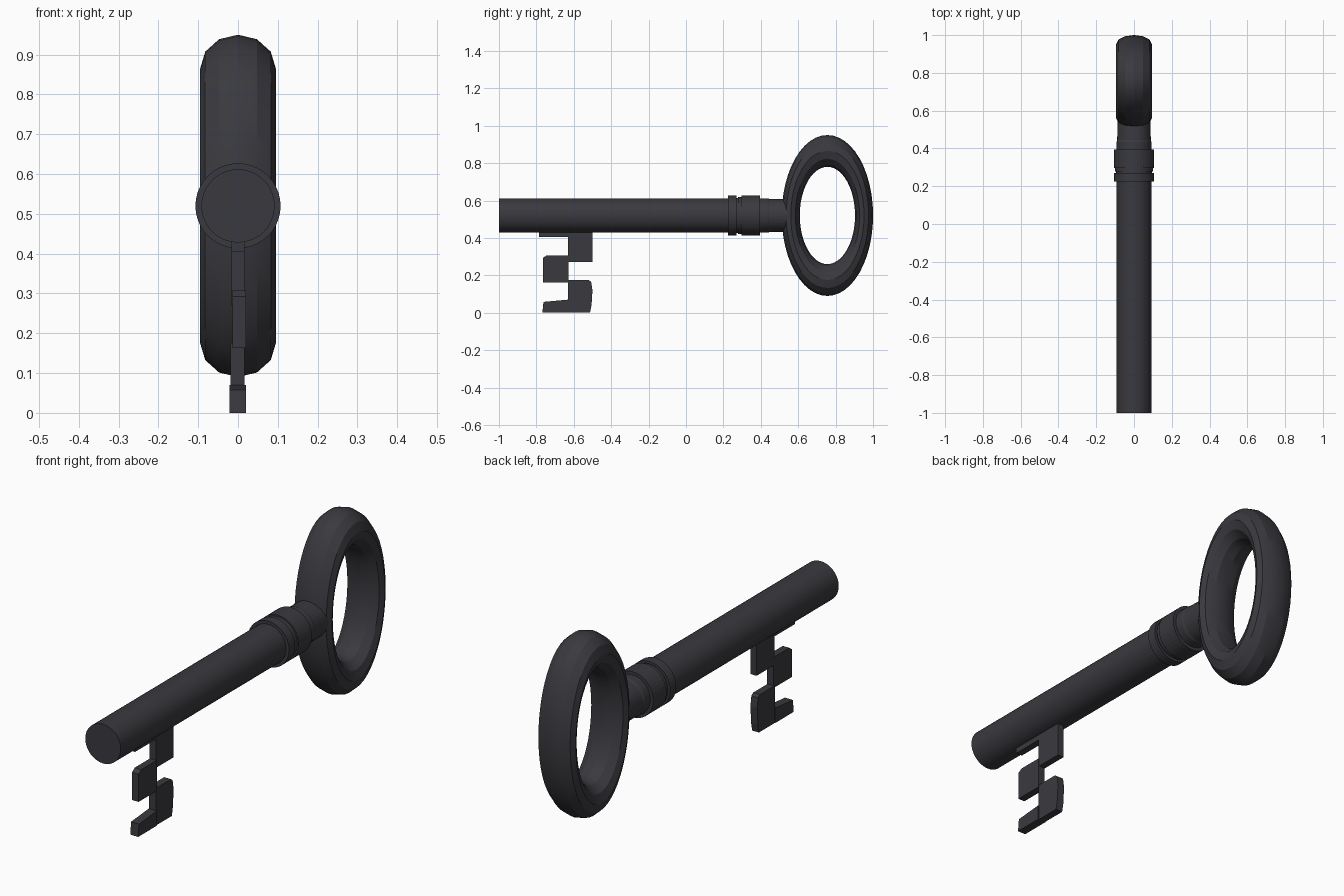
import bpy, bmesh
from math import sin, cos, pi

if "Cube" in bpy.data.objects:
    bpy.data.objects.remove(bpy.data.objects["Cube"])

iron = bpy.data.materials.new("dark_iron")
iron.diffuse_color = (0.042, 0.041, 0.049, 1)
iron.use_nodes = True
iron.node_tree.nodes["Principled BSDF"].inputs["Base Color"].default_value = iron.diffuse_color
AXIS_Z = 0.52


def finish(name, bm, smooth=None):
    bmesh.ops.recalc_face_normals(bm, faces=bm.faces)
    me = bpy.data.meshes.new(name)
    bm.to_mesh(me)
    bm.free()
    ob = bpy.data.objects.new(name, me)
    bpy.context.collection.objects.link(ob)
    me.materials.append(iron)
    if smooth:
        bpy.ops.object.select_all(action='DESELECT')
        ob.select_set(True)
        bpy.context.view_layer.objects.active = ob
        bpy.ops.object.shade_smooth_by_angle(angle=smooth)
    return ob


def bridge(bm, a, b):
    n = len(a)
    for i in range(n):
        bm.faces.new((a[i], a[(i + 1) % n], b[(i + 1) % n], b[i]))


def lathe(name, profile, sides=40):
    """Turn a (y, radius) profile around the key's long axis."""
    bm = bmesh.new()
    rings = [[bm.verts.new((r * sin(2 * pi * i / sides), y, AXIS_Z + r * cos(2 * pi * i / sides)))
              for i in range(sides)] for y, r in profile]
    for a, b in zip(rings, rings[1:]):
        bridge(bm, a, b)
    bm.faces.new(rings[0])
    bm.faces.new(rings[-1])
    return finish(name, bm)


def plate(name, outline, x0, x1):
    """Extrude a (y, z) outline across x."""
    bm = bmesh.new()
    a = [bm.verts.new((x0, y, z)) for y, z in outline]
    b = [bm.verts.new((x1, y, z)) for y, z in outline]
    bridge(bm, a, b)
    bm.faces.new(a)
    bm.faces.new(b)
    return finish(name, bm)


# Shaft with two collars and the neck running into the bow
lathe("shaft", [(-1, 0.092), (0.225, 0.092), (0.225, 0.107), (0.27, 0.107),
                (0.27, 0.094), (0.277, 0.094), (0.277, 0.100), (0.297, 0.100),
                (0.297, 0.107), (0.395, 0.107), (0.395, 0.092), (0.435, 0.092),
                (0.445, 0.089), (0.55, 0.087)])

# Oval bow: a 12-sided tube swept round a circle squashed along y
bm = bmesh.new()
MAJOR, MINOR = 48, 12
loops = []
for i in range(MAJOR):
    t = 2 * pi * i / MAJOR
    loop = []
    for j in range(MINOR):
        p = 2 * pi * j / MINOR
        r = 0.345 + 0.085 * cos(p)
        loop.append(bm.verts.new((0.095 * sin(p), 0.756 + 0.568 * r * cos(t), AXIS_Z + r * sin(t))))
    loops.append(loop)
for i in range(MAJOR):
    bridge(bm, loops[i], loops[(i + 1) % MAJOR])
finish("bow", bm, smooth=pi / 9)

# Bit: stepped, zigzag teeth hanging under the shaft
plate("bit_root", [(-0.785, 0.404), (-0.632, 0.404), (-0.632, 0.27), (-0.5, 0.27),
                   (-0.5, 0.45), (-0.785, 0.45)], -0.016, 0.016)
plate("bit_middle_tooth", [(-0.765, 0.163), (-0.628, 0.163), (-0.628, 0.307),
                           (-0.745, 0.307), (-0.765, 0.293)], -0.014, 0.020)
plate("bit_lower_tooth", [(-0.632, 0.0), (-0.513, 0.0), (-0.505, 0.04), (-0.5, 0.12),
                          (-0.507, 0.165), (-0.52, 0.175), (-0.632, 0.175)], -0.019, 0.016)
plate("bit_foot", [(-0.768, 0.0), (-0.63, 0.0), (-0.63, 0.07), (-0.762, 0.058)],
      -0.021, 0.020)
